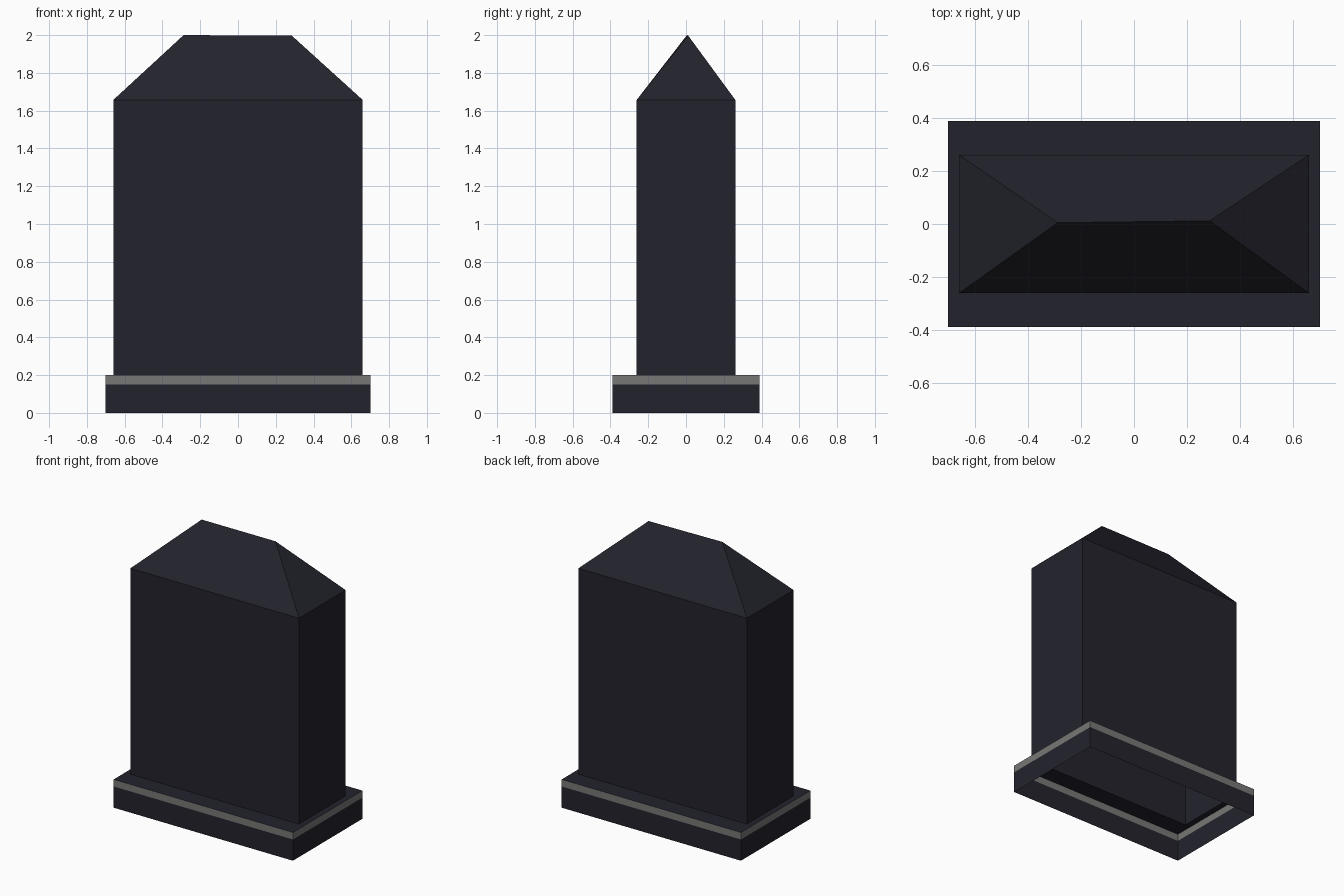
import bpy, bmesh

if "Cube" in bpy.data.objects:
    bpy.data.objects.remove(bpy.data.objects["Cube"])


def material(name, rgb):
    m = bpy.data.materials.new(name)
    m.diffuse_color = (*rgb, 1)
    m.use_nodes = True
    m.node_tree.nodes["Principled BSDF"].inputs["Base Color"].default_value = m.diffuse_color
    return m


dark = material("dark slate", (0.0165, 0.0165, 0.0255))
grey = material("band grey", (0.185, 0.185, 0.182))


def ring(bm, hx, hy, z):
    """Rectangular loop of vertices, counter-clockwise from above."""
    return [bm.verts.new((x, y, z)) for x, y in
            ((-hx, -hy), (hx, -hy), (hx, hy), (-hx, hy))]


def bridge(bm, low, high, mat=0):
    """Four quads joining two rectangular loops."""
    for i in range(4):
        j = (i + 1) % 4
        bm.faces.new((low[i], low[j], high[j], high[i])).material_index = mat


def finish(bm, name):
    me = bpy.data.meshes.new(name)
    bm.to_mesh(me)
    bm.free()
    me.materials.append(dark)
    me.materials.append(grey)
    ob = bpy.data.objects.new(name, me)
    bpy.context.collection.objects.link(ob)


BX, BY = 0.702, 0.388    # plinth half size
SX, SY = 0.66, 0.261     # shaft half size

# Plinth: open-bottomed shell with grey band and a flat ledge around the shaft
bm = bmesh.new()
foot = ring(bm, BX, BY, 0)
mid = ring(bm, BX, BY, 0.15)
top = ring(bm, BX, BY, 0.2)
ledge = ring(bm, SX, SY, 0.2)
bridge(bm, foot, mid)
bridge(bm, mid, top, 1)
bridge(bm, top, ledge)
finish(bm, "plinth")

# Shaft: hollow upright block with a hipped, slightly skewed ridge
bm = bmesh.new()
base = ring(bm, SX, SY, 0.2)
eave = ring(bm, SX, SY, 1.657)
bridge(bm, base, eave)
left = bm.verts.new((-0.288, 0.005, 2.0))
right = bm.verts.new((0.285, 0.012, 1.997))
bm.faces.new((eave[0], eave[1], right, left))
bm.faces.new((eave[1], eave[2], right))
bm.faces.new((eave[2], eave[3], left, right))
bm.faces.new((eave[3], eave[0], left))
finish(bm, "shaft")
